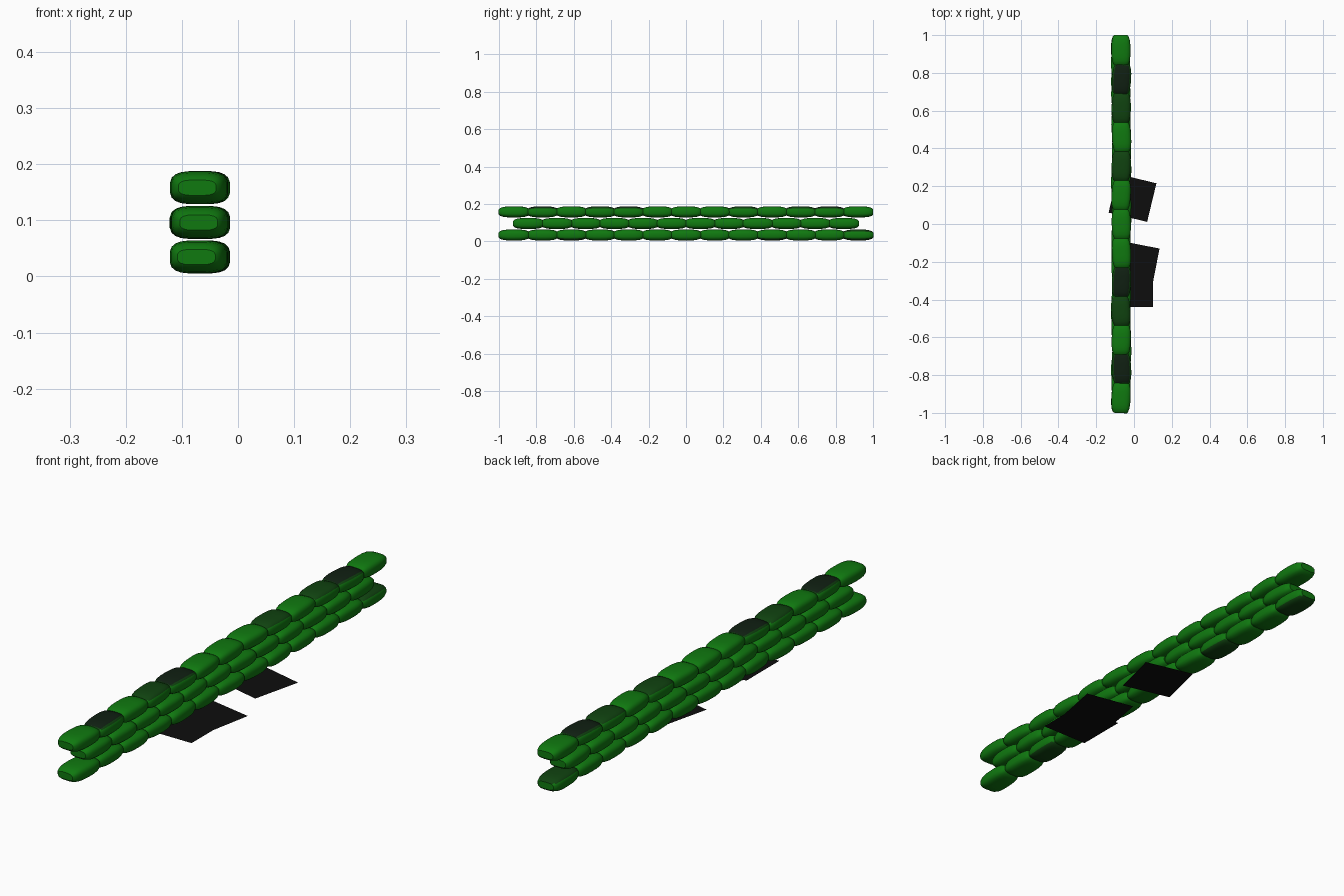
import bpy, bmesh, math, random

if "Cube" in bpy.data.objects:
    bpy.data.objects.remove(bpy.data.objects["Cube"])

random.seed(4)


def material(name, rgb):
    m = bpy.data.materials.new(name)
    m.diffuse_color = (*rgb, 1)
    m.use_nodes = True
    m.node_tree.nodes["Principled BSDF"].inputs["Base Color"].default_value = m.diffuse_color
    return m


GREEN = material("sack green", (0.005, 0.19, 0.005))
DARK = material("dark green", (0.005, 0.055, 0.005))
SOOT = material("soot green", (0.005, 0.014, 0.006))
BLACK = material("ground black", (0.004, 0.004, 0.004))


def add_object(name, bm, mats):
    mesh = bpy.data.meshes.new(name)
    bm.to_mesh(mesh)
    bm.free()
    ob = bpy.data.objects.new(name, mesh)
    bpy.context.collection.objects.link(ob)
    for m in mats:
        mesh.materials.append(m)
    return ob


def squircle(a, p=3.2):
    """Unit rounded-box section point."""
    c, s = math.cos(a), math.sin(a)
    return (math.copysign(abs(c) ** (2 / p), c), math.copysign(abs(s) ** (2 / p), s))


# Half of a sack: distance from the middle, half width, half height
HALF = [(0.081, 0.034, 0.014), (0.074, 0.041, 0.021), (0.056, 0.047, 0.027),
        (0.034, 0.050, 0.0295), (0.012, 0.051, 0.030)]
RINGS = [(-y, w, h) for y, w, h in HALF] + HALF[::-1]
SIDES = 20


def sandbag(name, y, z, top=0, under=0):
    """Lofted sack; top and under pick the colour of the upper and lower panel."""
    bm = bmesh.new()
    rings = []
    for ry, w, h in RINGS:
        pts = [squircle(2 * math.pi * (i + 0.5) / SIDES) for i in range(SIDES)]
        # the underside lies a little flatter than the crown
        rings.append([bm.verts.new((px * w, ry, pz * h * (1 if pz > 0 else 0.98)))
                      for px, pz in pts])
    for a, b in zip(rings, rings[1:]):
        for i in range(SIDES):
            j = (i + 1) % SIDES
            bm.faces.new((a[i], a[j], b[j], b[i]))
    bm.faces.new(rings[0])
    bm.faces.new(rings[-1])
    bmesh.ops.recalc_face_normals(bm, faces=bm.faces)
    for f in bm.faces:
        f.smooth = True
        c = f.calc_center_median()
        up = abs(f.normal.z) > 0.6
        shade = top if c.z > 0 else under
        if up and shade:
            centre = abs(c.x) < 0.038 and abs(c.y) < 0.07
            f.material_index = shade if centre else 1
    ob = add_object(name, bm, (GREEN, DARK, SOOT))
    ob.location = (-0.068 + random.uniform(-0.003, 0.003), y, z)
    ob.rotation_euler.z = math.radians(random.uniform(-4, 4))
    bpy.context.view_layer.objects.active = ob
    ob.select_set(True)
    bpy.ops.object.shade_smooth_by_angle(angle=math.radians(40))
    ob.select_set(False)


# Three staggered courses of sacks
PITCH = 0.1533
top_shades = {1: 2, 3: 1, 4: 2, 8: 1, 10: 1, 11: 2}
under_shades = {2: 1, 9: 1, 12: 1}
for i in range(13):
    y = (i - 6) * PITCH
    sandbag(f"bottom_sandbag_{i + 1}", y, 0.0345, 1 if i == 12 else 0, under_shades.get(i, 0))
    sandbag(f"top_sandbag_{i + 1}", y, 0.158, top_shades.get(i, 0))
for i in range(12):
    sandbag(f"middle_sandbag_{i + 1}", (i - 5.5) * PITCH, 0.096)


# Flat square sheets lying on the ground
def ground_sheet(name, x, y, z, degrees):
    bm = bmesh.new()
    bmesh.ops.create_grid(bm, x_segments=1, y_segments=1, size=0.105)
    ob = add_object(name, bm, (BLACK,))
    ob.location = (x, y, z)
    ob.rotation_euler.z = math.radians(degrees)


ground_sheet("ground_sheet_back", -0.008, 0.138, 0, -13.5)
ground_sheet("ground_sheet_middle", 0.012, -0.213, 0.001, -11)
ground_sheet("ground_sheet_front", -0.005, -0.335, 0, 0)
